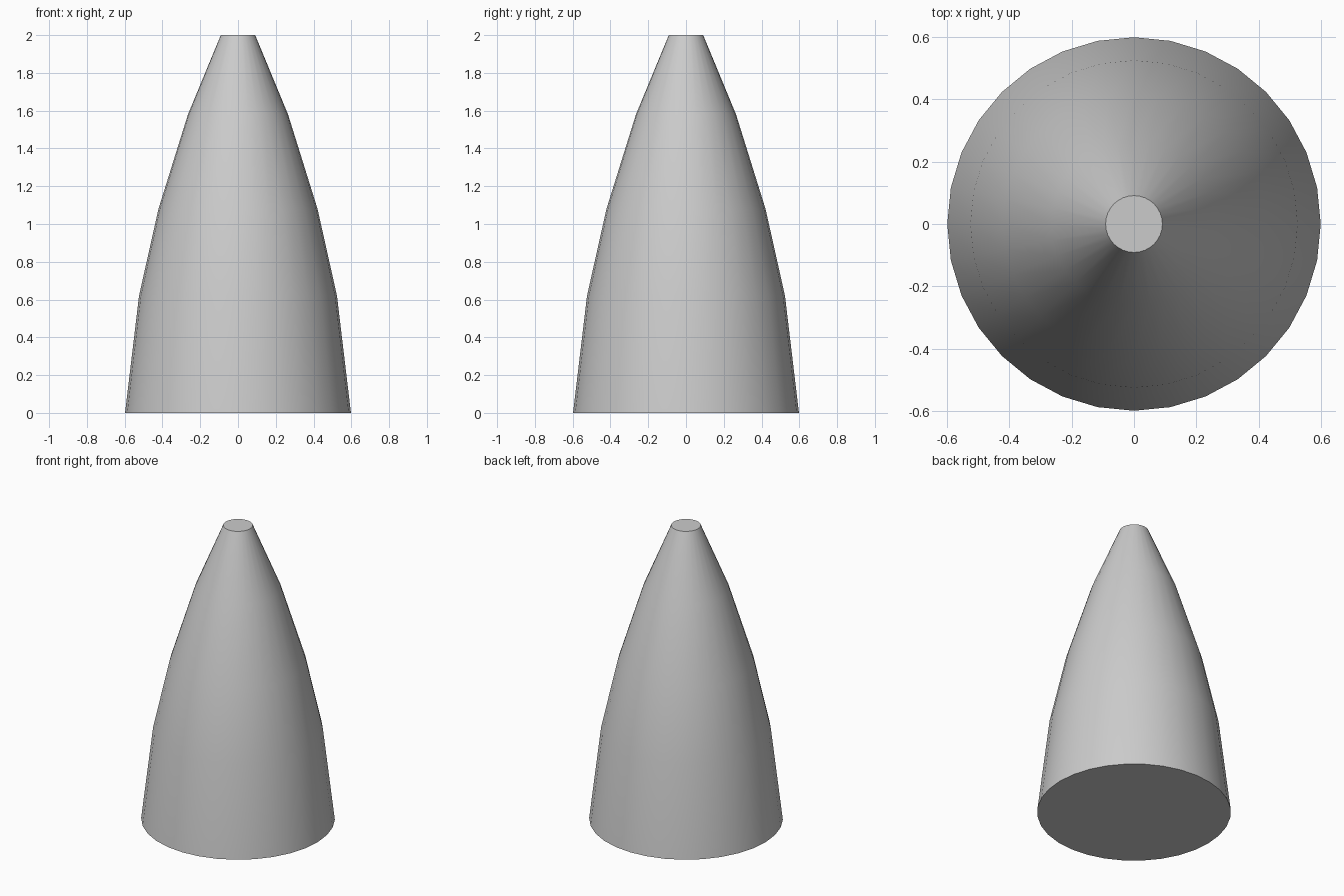
import bpy, bmesh, math

if "Cube" in bpy.data.objects:
    bpy.data.objects.remove(bpy.data.objects["Cube"])

SIDES = 32
# Profile of the tapered body: (radius, height)
PROFILE = [(0.598, 0.0), (0.524, 0.62), (0.421, 1.08), (0.265, 1.58), (0.091, 2.0)]

bm = bmesh.new()


def ring(radius, z):
    angles = [2 * math.pi * i / SIDES for i in range(SIDES)]
    return [bm.verts.new((radius * math.cos(a), radius * math.sin(a), z)) for a in angles]


# Side wall from stacked rings
rings = [ring(r, z) for r, z in PROFILE]
for low, high in zip(rings, rings[1:]):
    for i in range(SIDES):
        j = (i + 1) % SIDES
        bm.faces.new((low[i], low[j], high[j], high[i]))

# Flat base and flat tip
bm.faces.new(rings[0][::-1])
bm.faces.new(rings[-1])

mesh = bpy.data.meshes.new("tapered_cone")
bm.to_mesh(mesh)
bm.free()
cone = bpy.data.objects.new("tapered_cone", mesh)
bpy.context.collection.objects.link(cone)

# Smooth wall, crisp rims
bpy.context.view_layer.objects.active = cone
cone.select_set(True)
bpy.ops.object.shade_smooth_by_angle(angle=math.radians(30))
